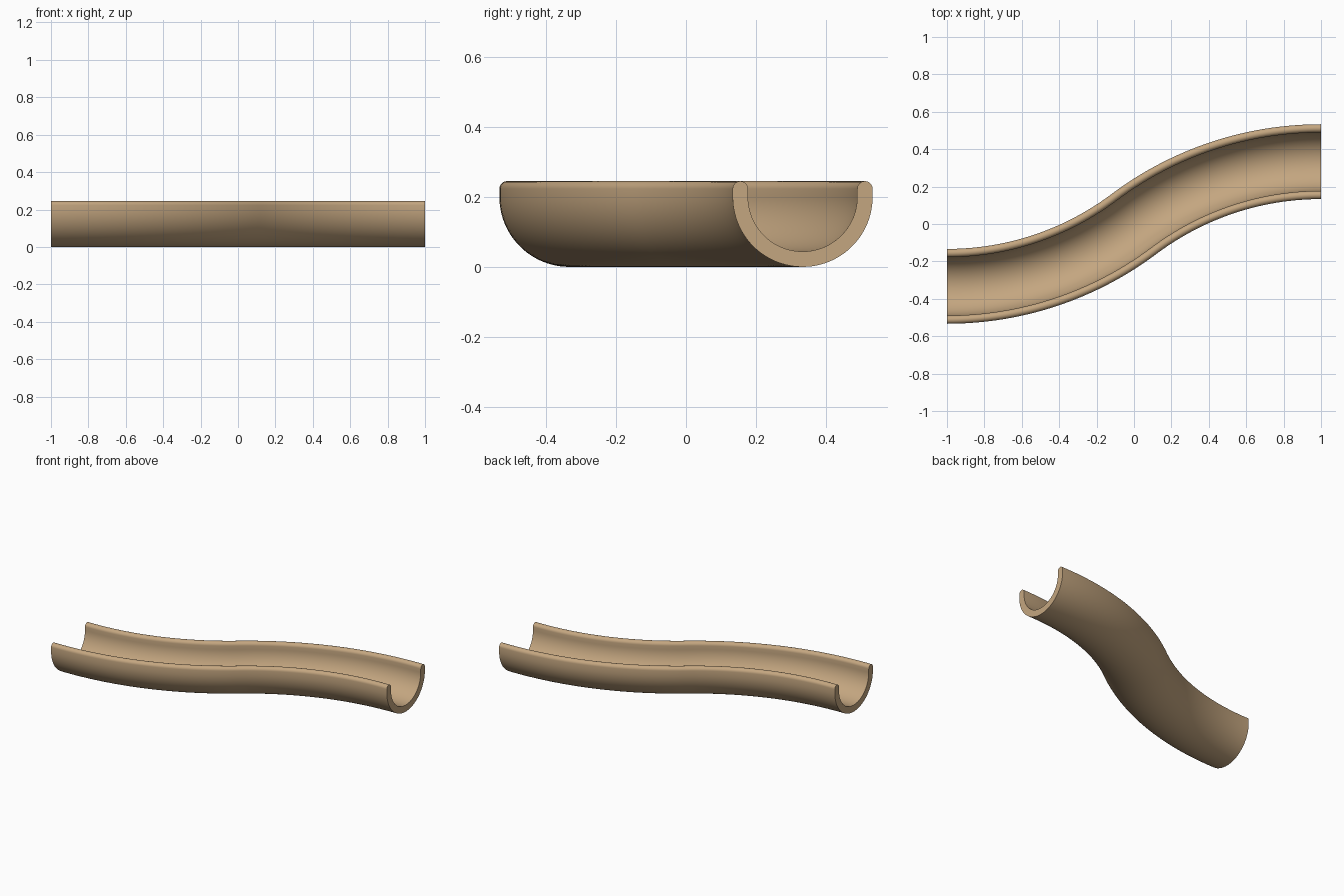
import bpy, bmesh, math

if "Cube" in bpy.data.objects:
    bpy.data.objects.remove(bpy.data.objects["Cube"])

R_OUT, R_IN, AXIS_Z = 0.20, 0.156, 0.20   # trough wall radii and axis height
RIM = (R_OUT - R_IN) / 2                  # rounded lip radius
RIM_Z = 0.245 - RIM                       # lip centre height
BEND, SWEEP = 5 / 3, math.asin(0.6)       # two opposite arcs form the S path


def arc(cx, cz, r, a0, a1, n):
    return [(cx + r * math.cos(math.radians(a0 + (a1 - a0) * i / n)),
             cz + r * math.sin(math.radians(a0 + (a1 - a0) * i / n)))
            for i in range(n + 1)]


# Closed U cross-section: outer wall, right lip, inner wall, left lip
mid = R_IN + RIM
profile = (arc(0, AXIS_Z, R_OUT, 180, 360, 48)
           + arc(mid, RIM_Z, RIM, 0, 180, 12)
           + arc(0, AXIS_Z, R_IN, 360, 180, 48)
           + arc(-mid, RIM_Z, RIM, 0, 180, 12))

# S path: left half, then its point-mirrored right half
half = []
for i in range(33):
    t = SWEEP * i / 32
    half.append((-1 + BEND * math.sin(t), -1 / 3 + BEND * (1 - math.cos(t)), t))
path = half + [(-x, -y, t) for x, y, t in reversed(half[:-1])]

# Sweep the cross-section along the path
bm = bmesh.new()
rings = [[bm.verts.new((x - u * math.sin(t), y + u * math.cos(t), z)) for u, z in profile]
         for x, y, t in path]
n = len(profile)
for a, b in zip(rings, rings[1:]):
    for i in range(n):
        j = (i + 1) % n
        bm.faces.new((a[i], a[j], b[j], b[i]))

# Flat end caps
bm.faces.new(rings[0])
bm.faces.new(rings[-1])
bmesh.ops.recalc_face_normals(bm, faces=bm.faces)

mesh = bpy.data.meshes.new("curved_trough")
bm.to_mesh(mesh)
bm.free()
trough = bpy.data.objects.new("curved_trough", mesh)
bpy.context.collection.objects.link(trough)

tan = bpy.data.materials.new("tan_clay")
tan.diffuse_color = (0.55, 0.38, 0.215, 1)
tan.use_nodes = True
tan.node_tree.nodes["Principled BSDF"].inputs["Base Color"].default_value = tan.diffuse_color
mesh.materials.append(tan)

bpy.context.view_layer.objects.active = trough
trough.select_set(True)
bpy.ops.object.shade_smooth_by_angle(angle=math.radians(30))
